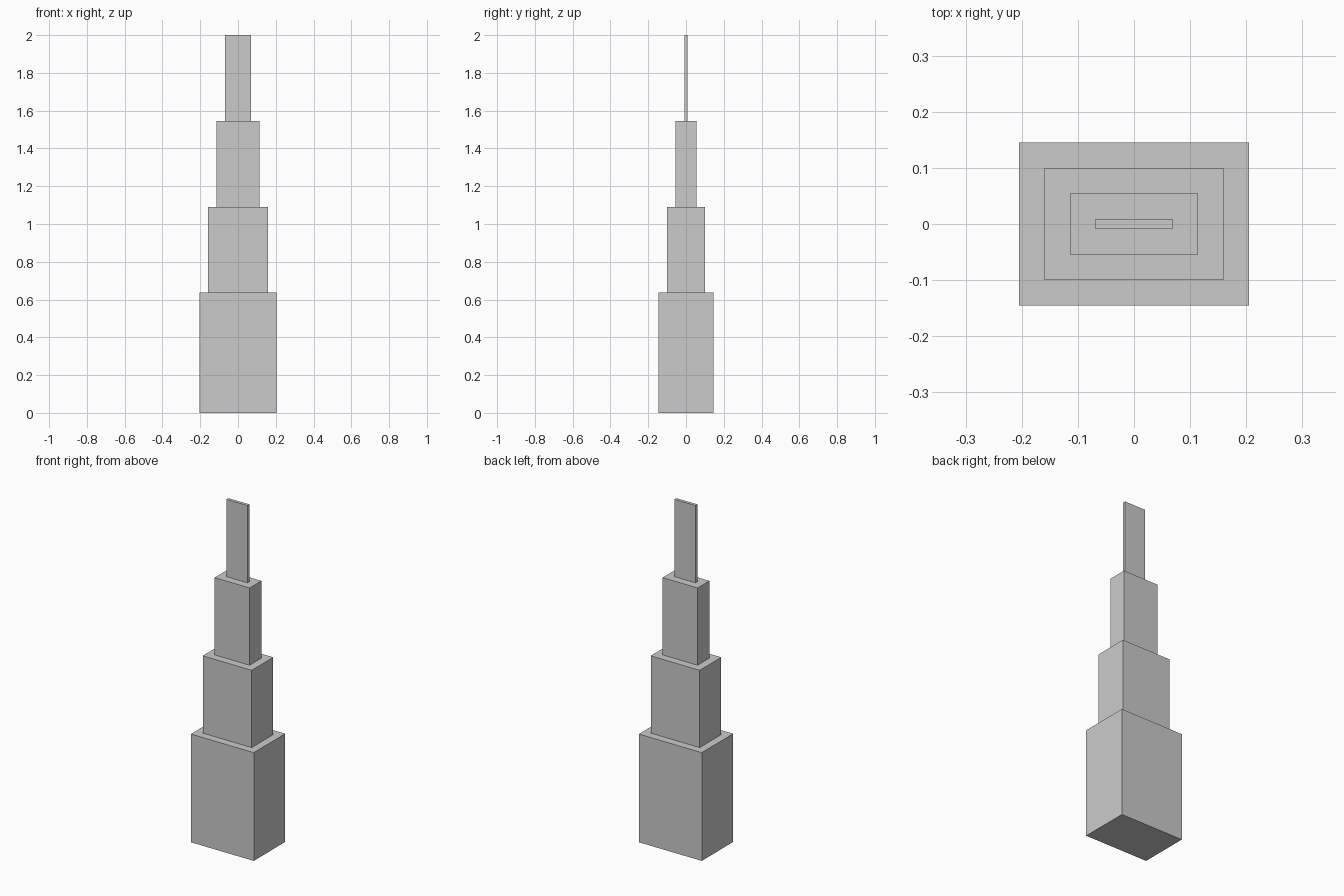
import bpy

if "Cube" in bpy.data.objects:
    bpy.data.objects.remove(bpy.data.objects["Cube"])

U = 1 / 22  # setback of each tier on every side


def box(name, half_x, half_y, z0, z1):
    bpy.ops.mesh.primitive_cube_add(size=1, location=(0, 0, (z0 + z1) / 2))
    obj = bpy.context.object
    obj.name = name
    obj.scale = (2 * half_x, 2 * half_y, z1 - z0)
    bpy.ops.object.transform_apply(location=False, rotation=False, scale=True)
    return obj


# Slightly darker plinth, flush with the lowest tier
plinth = box("plinth", 4.5 * U, 3.2 * U, 0, 4 * U)
dark = bpy.data.materials.new("dark_grey")
dark.diffuse_color = (0.7, 0.7, 0.7, 1)
dark.use_nodes = True
dark.node_tree.nodes["Principled BSDF"].inputs["Base Color"].default_value = dark.diffuse_color
plinth.data.materials.append(dark)

# Four equal-height tiers, each set back evenly from the one below
for i in range(4):
    z = (4 + 10 * i) * U
    box(f"tower_tier_{i + 1}", (4.5 - i) * U, (3.2 - i) * U, z, z + 10 * U)
